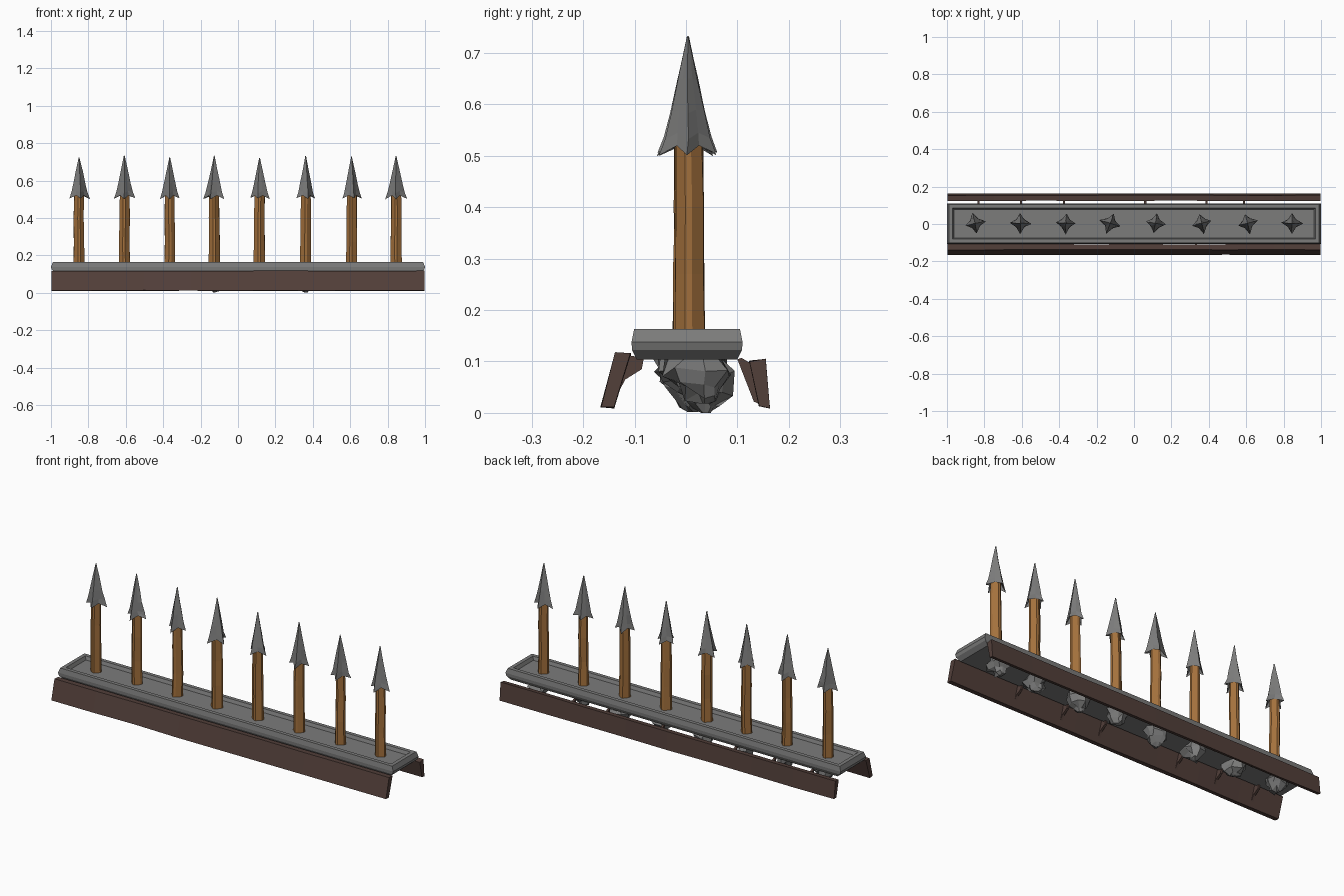
import bpy, bmesh, math, random
from mathutils import Vector

if "Cube" in bpy.data.objects:
    bpy.data.objects.remove(bpy.data.objects["Cube"])

random.seed(7)


def material(name, rgb):
    m = bpy.data.materials.new(name)
    m.diffuse_color = (*rgb, 1)
    m.use_nodes = True
    m.node_tree.nodes["Principled BSDF"].inputs["Base Color"].default_value = m.diffuse_color
    return m


STONE = material("grey stone", (0.2, 0.2, 0.198))
WOOD = material("golden wood", (0.37, 0.165, 0.046))
DARK = material("dark brown wood", (0.085, 0.05, 0.042))


def finish(name, bm, mat):
    bmesh.ops.recalc_face_normals(bm, faces=bm.faces)
    me = bpy.data.meshes.new(name)
    bm.to_mesh(me)
    bm.free()
    me.materials.append(mat)
    ob = bpy.data.objects.new(name, me)
    bpy.context.collection.objects.link(ob)
    return ob


def loft(name, rings, mat):
    """Skin a list of equal-length point rings, capping both ends."""
    bm = bmesh.new()
    vs = [[bm.verts.new(p) for p in r] for r in rings]
    n = len(vs[0])
    for a, b in zip(vs, vs[1:]):
        for i in range(n):
            j = (i + 1) % n
            bm.faces.new((a[i], a[j], b[j], b[i]))
    bm.faces.new(vs[0])
    bm.faces.new(vs[-1])
    return finish(name, bm, mat)


def jit(a):
    return random.uniform(-a, a)


def rect(hx, hy, z, cy=0.0):
    return [(-hx, cy - hy, z), (hx, cy - hy, z), (hx, cy + hy, z), (-hx, cy + hy, z)]


# Stone tray: bulging sides, raised rim, sunken floor
loft("stone_tray", [
    rect(0.975, 0.098, 0.104, 0.002), rect(0.995, 0.107, 0.122, 0.002),
    rect(1.0, 0.108, 0.138, 0.002), rect(0.99, 0.103, 0.163, 0.002),
    rect(0.97, 0.083, 0.163, 0.002), rect(0.962, 0.076, 0.145, 0.002)], STONE)


# Slanted side boards: cross-section in y, z swept along x with slight wobble
def board(name, section):
    rings = []
    for k in range(9):
        x = -0.998 + 1.996 * k / 8
        rings.append([(x, y + jit(0.0015), z + jit(0.0015)) for y, z in section])
    loft(name, rings, DARK)


board("front_board", [(-0.165, 0.012), (-0.141, 0.010), (-0.108, 0.116), (-0.137, 0.117)])
board("back_board", [(0.163, 0.010), (0.143, 0.014), (0.124, 0.101), (0.154, 0.104)])

# Thin splintered ribs between the tray and the boards
FRONT_RIB = [(-0.145, 0.015), (-0.118, 0.065), (-0.086, 0.085), (-0.082, 0.107), (-0.112, 0.112)]
BACK_RIB = [(0.145, 0.016), (0.132, 0.022), (0.100, 0.104), (0.108, 0.107), (0.128, 0.095)]
for i, x0 in enumerate((-0.83, -0.58, -0.36, 0.08, 0.36, 0.61)):
    for side, sec in (("front", FRONT_RIB), ("back", BACK_RIB)):
        x = x0 + jit(0.03)
        loft(f"{side}_rib_{i + 1}",
             [[(x + s, y, z) for y, z in sec] for s in (-0.006, 0.006)], DARK)


# Shaft: chamfered square post, slightly leaning
def shaft(i, x):
    rings = []
    angle = jit(0.15)
    wob = [random.uniform(0.93, 1.06) for _ in range(8)]
    for z, s in ((0.14, 1.06), (0.27, 1.0), (0.40, 0.98), (0.535, 0.92)):
        ring = []
        dx, dy = jit(0.002), 0.005 + jit(0.002)
        for k in range(8):
            a = angle + math.pi / 8 + k * math.pi / 4 + (0.16 if k % 2 else -0.16)
            r = 0.0285 * s * wob[k]
            ring.append((x + dx + r * math.cos(a), dy + r * math.sin(a), z))
        rings.append(ring)
    loft(f"shaft_{i}", rings, WOOD)


# Spear head: four flaring ridges that droop into barbs
def spear_head(i, x):
    turn = jit(0.35)
    reach = [random.uniform(0.88, 1.08) for _ in range(4)]
    top = 0.725 + jit(0.007)
    rings = []
    # ridge radius, ridge height, valley radius, valley height
    for rr, rz, vr, vz in ((0.020, 0.545, 0.020, 0.545), (0.057, 0.503, 0.030, 0.520),
                           (0.045, 0.535, 0.029, 0.545), (0.033, 0.585, 0.023, 0.590),
                           (0.019, 0.650, 0.013, 0.650), (0.002, top, 0.002, top)):
        ring = []
        for k in range(8):
            a = turn + k * math.pi / 4 + jit(0.08)
            r, z = (vr, vz) if k % 2 else (rr * reach[k // 2], rz + jit(0.004))
            ring.append((x + r * math.cos(a), 0.004 + r * math.sin(a), z))
        rings.append(ring)
    loft(f"spear_head_{i}", rings, STONE)


# Jagged stone root hanging beneath the tray
def stone_root(i, x, low):
    rings = []
    cy = 0.008 + jit(0.02)
    for t, r in ((0.0, 0.050), (0.3, 0.052), (0.6, 0.040), (0.85, 0.026), (1.0, 0.008)):
        z = 0.106 + (low - 0.106) * t
        ring = []
        for k in range(9):
            a = k * math.tau / 9 + jit(0.2)
            q = r * random.uniform(0.65, 1.3)
            dz = jit(0.010) if 0 < t < 1 else 0
            ring.append((x + q * math.cos(a), cy + t * 0.01 + q * 1.15 * math.sin(a), z + dz))
        rings.append(ring)
    loft(f"stone_root_{i}", rings, STONE)


XS = (-0.85, -0.608, -0.365, -0.127, 0.115, 0.362, 0.607, 0.845)
LOWS = (0.025, 0.03, 0.02, 0.002, 0.025, 0.0, 0.03, 0.018)
for i, (x, low) in enumerate(zip(XS, LOWS), 1):
    shaft(i, x)
    spear_head(i, x)
    stone_root(i, x, low)
